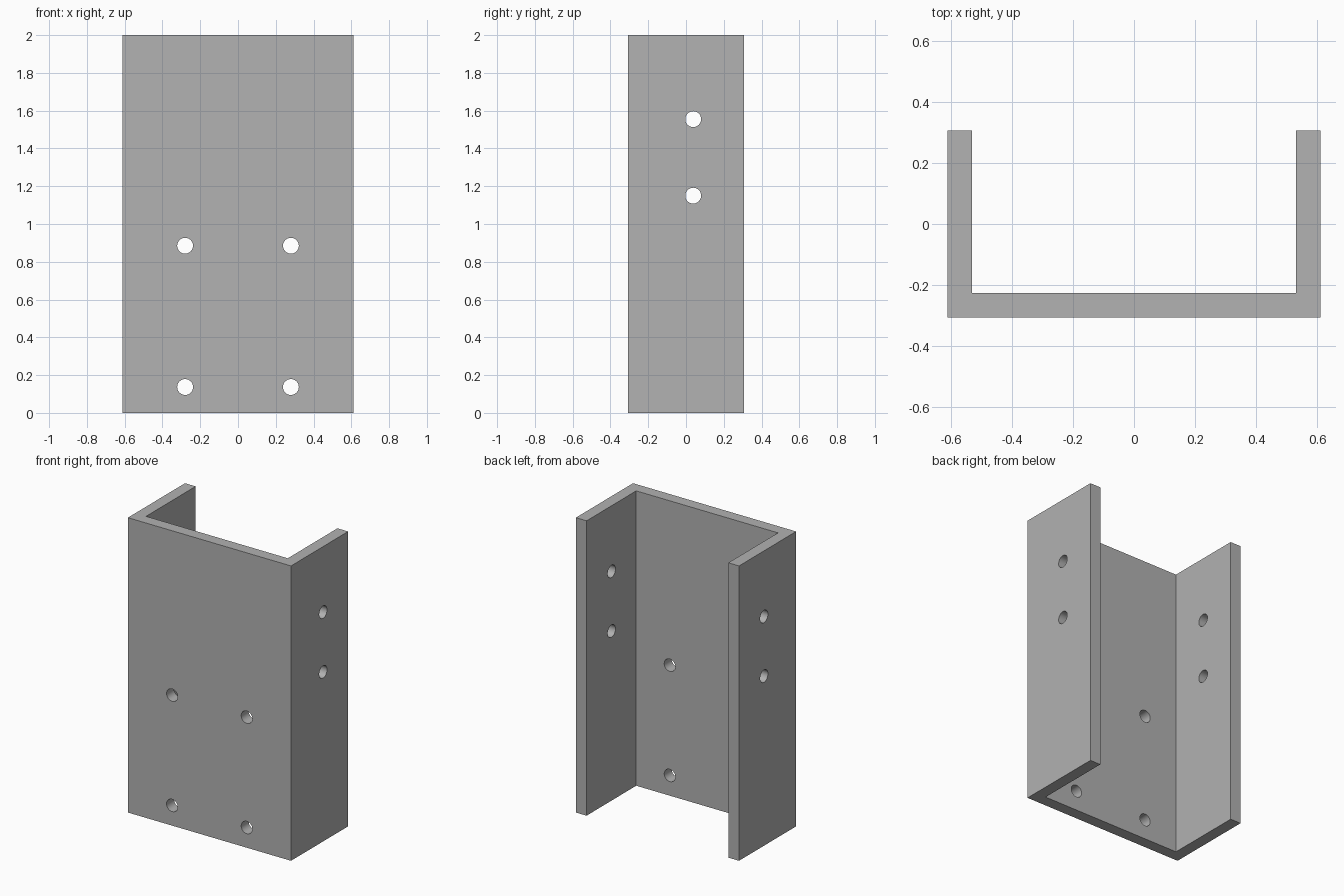
import bpy
import bmesh
from math import pi
from mathutils import Matrix

cube = bpy.data.objects.get("Cube")
if cube:
    bpy.data.objects.remove(cube, do_unlink=True)

W, D, H, T = 0.612, 0.306, 2.0, 0.08   # half width, half depth, height, wall
HOLE_R = 0.042

grey = bpy.data.materials.new("plain grey")
grey.use_nodes = True
colour = (0.445, 0.445, 0.445, 1)
grey.diffuse_color = colour
grey.node_tree.nodes["Principled BSDF"].inputs["Base Color"].default_value = colour


def add_object(name, bm):
    bmesh.ops.recalc_face_normals(bm, faces=bm.faces)
    mesh = bpy.data.meshes.new(name)
    bm.to_mesh(mesh)
    bm.free()
    mesh.materials.append(grey)
    obj = bpy.data.objects.new(name, mesh)
    bpy.context.collection.objects.link(obj)
    return obj


# U-shaped channel: profile extruded upwards
profile = [(-W, -D), (W, -D), (W, D), (W - T, D),
           (W - T, -D + T), (-W + T, -D + T), (-W + T, D), (-W, D)]
bm = bmesh.new()
base = bm.faces.new([bm.verts.new((x, y, 0)) for x, y in profile])
top = bmesh.ops.extrude_face_region(bm, geom=[base], use_keep_orig=True)
bmesh.ops.translate(bm, vec=(0, 0, H),
                    verts=[v for v in top["geom"] if isinstance(v, bmesh.types.BMVert)])
bracket = add_object("channel_bracket", bm)

# Drill bits: four through the front plate, two through both flanges
bm = bmesh.new()


def drill(location, axis, length):
    turn = Matrix.Rotation(pi / 2, 4, axis)
    bmesh.ops.create_cone(bm, cap_ends=True, segments=32, radius1=HOLE_R,
                          radius2=HOLE_R, depth=length,
                          matrix=Matrix.Translation(location) @ turn)


for z in (0.137, 0.885):
    for x in (-0.28, 0.28):
        drill((x, -D + T / 2, z), 'X', 3 * T)
for z in (1.15, 1.555):
    drill((0, 0.038, z), 'Y', 2 * W + 0.2)
cutter = add_object("hole_cutter", bm)
cutter.hide_render = True

cut = bracket.modifiers.new("bolt_holes", 'BOOLEAN')
cut.operation = 'DIFFERENCE'
cut.solver = 'EXACT'
cut.object = cutter

# Apply the cut and drop the helper
bpy.context.view_layer.objects.active = bracket
bracket.select_set(True)
bpy.ops.object.modifier_apply(modifier=cut.name)
bpy.data.objects.remove(cutter, do_unlink=True)
bpy.ops.object.shade_smooth_by_angle(angle=pi / 6)
